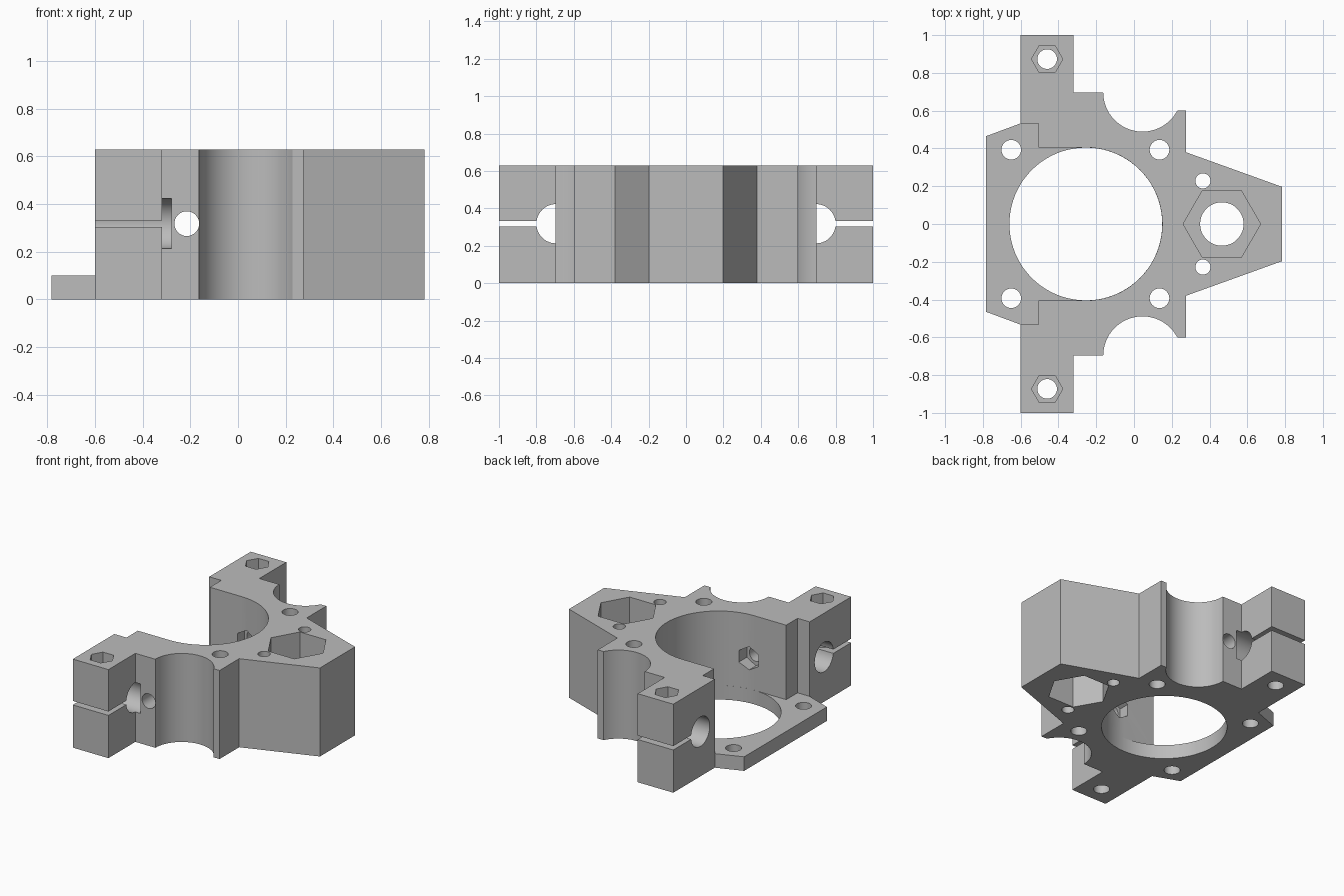
import bpy, bmesh, math
from mathutils import Matrix

if "Cube" in bpy.data.objects:
    bpy.data.objects.remove(bpy.data.objects["Cube"])

HEIGHT, PLATE = 0.63, 0.10
BORE_X, BORE_R = -0.255, 0.405
MID = 0.318  # height of the sideways holes

grey = bpy.data.materials.new("grey plastic")
grey.diffuse_color = (0.5, 0.5, 0.5, 1)
grey.use_nodes = True
grey.node_tree.nodes["Principled BSDF"].inputs["Base Color"].default_value = grey.diffuse_color


def arc(cx, cy, r, a0, a1, n):
    """Points along an arc, angles in degrees."""
    return [(cx + r * math.cos(math.radians(a0 + (a1 - a0) * i / n)),
             cy + r * math.sin(math.radians(a0 + (a1 - a0) * i / n))) for i in range(n + 1)]


def ring(r, n, start=0):
    return arc(0, 0, r, start, start + 360, n)[:-1]


def prism(name, pts, z0, z1, matrix=Matrix()):
    """Extrude a profile from z0 to z1, then place it."""
    bm = bmesh.new()
    face = bm.faces.new([bm.verts.new((x, y, z0)) for x, y in pts])
    res = bmesh.ops.extrude_face_region(bm, geom=[face])
    verts = [v for v in res["geom"] if isinstance(v, bmesh.types.BMVert)]
    bmesh.ops.translate(bm, verts=verts, vec=(0, 0, z1 - z0))
    bm.transform(matrix)
    bmesh.ops.recalc_face_normals(bm, faces=bm.faces)
    mesh = bpy.data.meshes.new(name)
    bm.to_mesh(mesh)
    bm.free()
    mesh.materials.append(grey)
    ob = bpy.data.objects.new(name, mesh)
    bpy.context.collection.objects.link(ob)
    return ob


def cut(pts, z0, z1, matrix=Matrix()):
    """Subtract a prism from the body."""
    tool = prism("cutter", pts, z0, z1, matrix)
    tool.hide_render = True
    mod = body.modifiers.new("cut", 'BOOLEAN')
    mod.operation, mod.solver, mod.object = 'DIFFERENCE', 'EXACT', tool
    bpy.ops.object.modifier_apply(modifier=mod.name)
    bpy.data.objects.remove(tool)


def at(x, y, z=0):
    return Matrix.Translation((x, y, z))


# Body: half outline with the rod groove, mirrored across y
half = [(0.783, 0.197), (0.275, 0.38), (0.275, 0.6), (0.23, 0.6)]
half += arc(0.045, 0.697, 0.208, -28, -180, 28)
half += [(-0.163, 0.697), (-0.32, 0.697), (-0.32, 1), (-0.6, 1), (-0.6, 0.533), (-0.783, 0.465)]
half.pop(-6)  # the arc already ends on the groove edge
body = prism("carriage_body", half + [(x, -y) for x, y in reversed(half)], 0, HEIGHT)
bpy.context.view_layer.objects.active = body
body.select_set(True)

# Open front above the plate, ending in the round bore
opening = [(-1, -0.533), (-0.505, -0.533), (-0.505, -BORE_R)]
opening += arc(BORE_X, 0, BORE_R, -90, 90, 40)
opening += [(-0.505, BORE_R), (-0.505, 0.533), (-1, 0.533)]
cut(opening, PLATE, 1)
cut(ring(BORE_R - 0.0005, 80), -0.1, 0.2, at(BORE_X, 0))

# Hot-end nut pockets from both ends, with a round hole between
cut(ring(0.115, 48), -0.1, 1, at(0.465, 0))
cut(ring(0.205, 6), HEIGHT - 0.25, 1, at(0.465, 0))
cut(ring(0.205, 6), -0.1, 0.25, at(0.465, 0))

along_x = Matrix.Rotation(math.radians(90), 4, 'Y')
for s in (1, -1):
    # Vertical screw holes
    for x, y, r in ((-0.65, 0.393, 0.052), (0.135, 0.393, 0.052),
                    (0.365, 0.228, 0.04), (-0.46, 0.873, 0.052)):
        cut(ring(r, 32), -0.1, 1, at(x, s * y))
    # Clamp nut pocket, rod hole and clamp slit
    cut(ring(0.083, 6), HEIGHT - 0.1, 1, at(-0.46, s * 0.873))
    cut(ring(0.105, 48), -0.7, -0.28, at(0, s * 0.695, MID) @ along_x)
    slit = [(-0.7, s * 0.74), (-0.25, s * 0.74), (-0.25, s * 1.1), (-0.7, s * 1.1)]
    cut(slit, MID - 0.014, MID + 0.014)
    # Sideways screw hole with a nut pocket inside the bore
    along_y = at(-0.215, 0, MID) @ Matrix.Rotation(math.radians(-90 * s), 4, 'X')
    cut(ring(0.052, 32), 0.25, 0.8, along_y)
    cut(ring(0.083, 6, 30), 0.3, 0.48, along_y)

bpy.ops.object.shade_smooth_by_angle(angle=math.radians(25))
